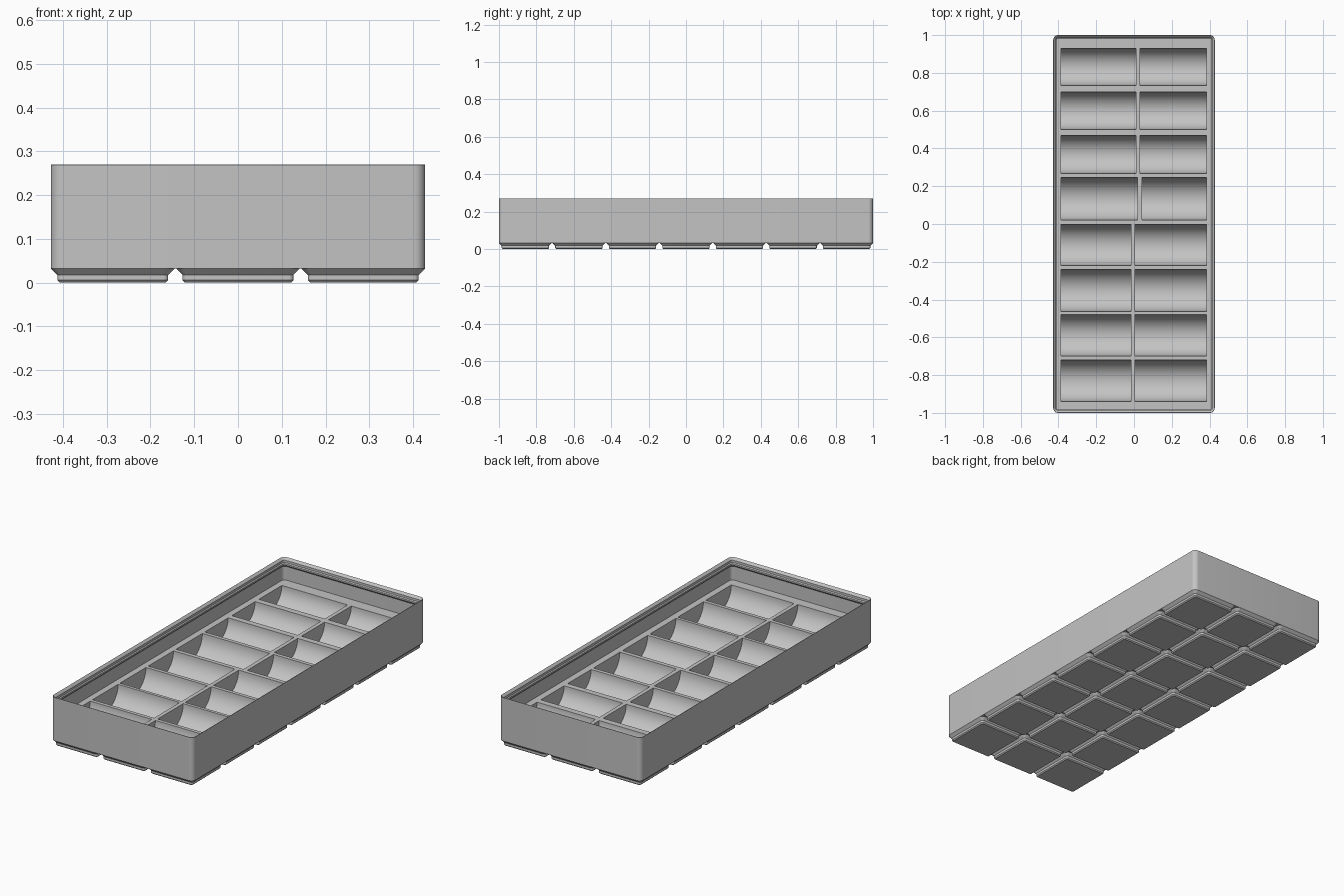
import bpy, bmesh, math
from mathutils import Vector

cube = bpy.data.objects.get("Cube")
if cube:
    bpy.data.objects.remove(cube, do_unlink=True)

MM = 2 / 293.5            # one millimetre in model units
HX, HY = 62.75 * MM, 1.0  # outer half sizes
BASE_Z = 4.75 * MM        # underside of the tray above the feet
FLOOR_Z = 0.147           # top of the pocket block
TOP_Z = 0.27

grey = bpy.data.materials.new("light_grey")
grey.use_nodes = True
grey.diffuse_color = (0.55, 0.55, 0.55, 1)
grey.node_tree.nodes["Principled BSDF"].inputs["Base Color"].default_value = (0.55, 0.55, 0.55, 1)


def ring(bm, cx, cy, hx, hy, r, z, steps=8):
    """Rounded rectangle of vertices at height z."""
    verts = []
    for quarter, (sx, sy) in enumerate([(1, 1), (-1, 1), (-1, -1), (1, -1)]):
        for i in range(steps + 1):
            a = math.pi / 2 * (quarter + i / steps)
            verts.append(bm.verts.new((cx + sx * (hx - r) + r * math.cos(a),
                                       cy + sy * (hy - r) + r * math.sin(a), z)))
    return verts


def loft(bm, cx, cy, hx, hy, r, profile, cap_end=True):
    """Sweep (inset, height) pairs around a rounded rectangle."""
    rings = [ring(bm, cx, cy, hx - d, hy - d, max(r - d, 0.1 * MM), z) for d, z in profile]
    bm.faces.new(rings[0][::-1])
    for a, b in zip(rings, rings[1:]):
        for i in range(len(a)):
            j = (i + 1) % len(a)
            bm.faces.new((a[i], a[j], b[j], b[i]))
    if cap_end:
        bm.faces.new(rings[-1])


def finish(bm, name):
    mesh = bpy.data.meshes.new(name)
    bm.to_mesh(mesh)
    bm.free()
    mesh.materials.append(grey)
    obj = bpy.data.objects.new(name, mesh)
    bpy.context.collection.objects.link(obj)
    return obj


def activate(obj):
    bpy.ops.object.select_all(action="DESELECT")
    obj.select_set(True)
    bpy.context.view_layer.objects.active = obj


# Tray: outer wall, stepped stacking lip, inner wall and pocket block top
bm = bmesh.new()
loft(bm, 0, 0, HX, HY, 3.75 * MM, [
    (0, BASE_Z), (0, TOP_Z - 0.001), (0.001, TOP_Z),
    (1.9 * MM, TOP_Z - 1.8 * MM), (1.9 * MM, TOP_Z - 3.6 * MM),
    (2.6 * MM, TOP_Z - 4.3 * MM), (2.6 * MM, TOP_Z - 5.5 * MM),
    (1.0 * MM, TOP_Z - 7.1 * MM), (1.0 * MM, FLOOR_Z)])
tray = finish(bm, "tray")

# Round-bottomed pockets: rows (back, front) and the column divider edges
ROWS = [(0.93, 0.733), (0.70, 0.50), (0.468, 0.267), (0.246, 0.02),
        (-0.003, -0.22), (-0.24, -0.463), (-0.48, -0.70), (-0.72, -0.94)]
bm = bmesh.new()
for n, (back, front) in enumerate(ROWS):
    gap = (0.01, 0.032) if n < 3 else (0.019, 0.042) if n == 3 else (-0.016, 0.006)
    mid, r = (back + front) / 2, (back - front) / 2
    arc = [(mid + r * math.cos(a), FLOOR_Z + r * math.sin(a))
           for a in (math.pi + math.pi * i / 28 for i in range(29))]
    arc += [(back, FLOOR_Z + 0.03), (front, FLOOR_Z + 0.03)]
    for x0, x1 in ((-0.387, gap[0]), (gap[1], 0.385)):
        face = bm.faces.new([bm.verts.new((x0, y, z)) for y, z in arc])
        side = bmesh.ops.extrude_face_region(bm, geom=[face])
        moved = [v for v in side["geom"] if isinstance(v, bmesh.types.BMVert)]
        bmesh.ops.translate(bm, verts=moved, vec=Vector((x1 - x0, 0, 0)))
bmesh.ops.recalc_face_normals(bm, faces=bm.faces)
cutter = finish(bm, "pocket_cutter")
cutter.hide_render = True

activate(tray)
cut = tray.modifiers.new("pockets", "BOOLEAN")
cut.operation = "DIFFERENCE"
cut.solver = "EXACT"
cut.object = cutter
bpy.ops.object.modifier_apply(modifier=cut.name)
bpy.data.objects.remove(cutter, do_unlink=True)

# Feet: a grid of chamfered square pads under the tray
bm = bmesh.new()
half = 20.75 * MM
for col in range(3):
    for row in range(7):
        loft(bm, (col - 1) * 42 * MM, (row - 3) * 42 * MM, half, half, 3.75 * MM, [
            (2.95 * MM, 0), (2.15 * MM, 0.8 * MM), (2.15 * MM, 2.6 * MM), (0, BASE_Z)],
            cap_end=False)
feet = finish(bm, "feet")

for obj in (tray, feet):
    activate(obj)
    bpy.ops.object.shade_smooth_by_angle(angle=math.radians(30))
